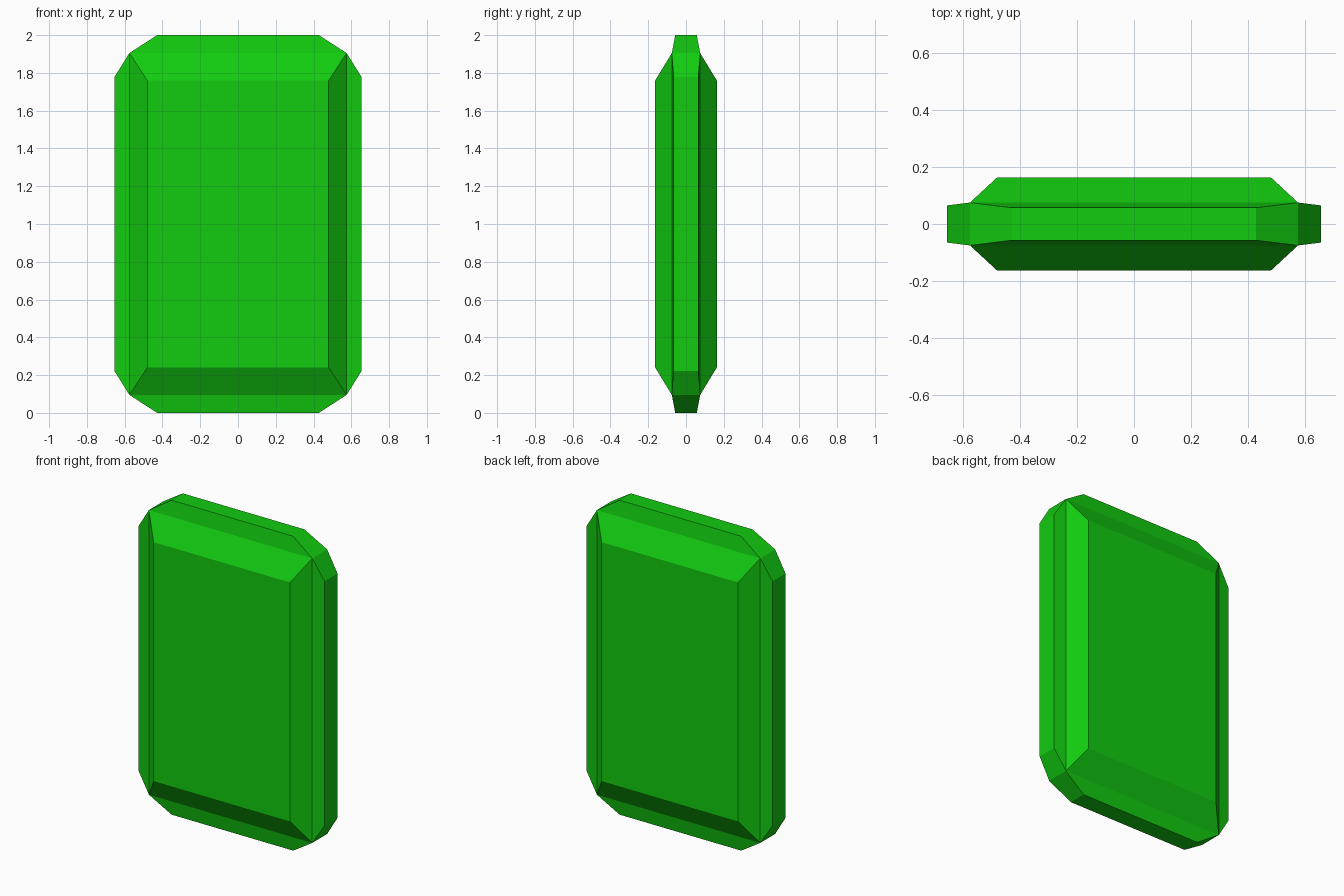
import bpy, bmesh

if "Cube" in bpy.data.objects:
    bpy.data.objects.remove(bpy.data.objects["Cube"])

# Corner points of one octant: (half x, half y, height from middle)
POINTS = {
    "face": (0.48, 0.163, 0.76),    # flat front/back table
    "bend": (0.575, 0.075, 0.905),  # outer end of the bevel
    "side": (0.655, 0.065, 0.777),  # left/right rim
    "end": (0.428, 0.057, 1.0),     # top/bottom rim
}
SIGNS = (-1, 1)

bm = bmesh.new()
v = {}
for name, (x, y, z) in POINTS.items():
    for sx in SIGNS:
        for sy in SIGNS:
            for sz in SIGNS:
                v[name, sx, sy, sz] = bm.verts.new((sx * x, sy * y, 1 + sz * z))


def quad(*keys):
    bm.faces.new([v[k] for k in keys])


# Front and back: table, bevels and rim slopes
for sy in SIGNS:
    quad(*[("face", sx, sy, sz) for sx, sz in ((-1, -1), (1, -1), (1, 1), (-1, 1))])
    for s in SIGNS:
        for inner, outer in (("face", "bend"), ("bend", "end")):
            quad((inner, -1, sy, s), (inner, 1, sy, s), (outer, 1, sy, s), (outer, -1, sy, s))
        for inner, outer in (("face", "bend"), ("bend", "side")):
            quad((inner, s, sy, -1), (inner, s, sy, 1), (outer, s, sy, 1), (outer, s, sy, -1))

# Outer rim running around the edge
for s in SIGNS:
    quad(("end", -1, -1, s), ("end", 1, -1, s), ("end", 1, 1, s), ("end", -1, 1, s))
    quad(("side", s, -1, -1), ("side", s, -1, 1), ("side", s, 1, 1), ("side", s, 1, -1))
    for sz in SIGNS:
        for a, b in (("end", "bend"), ("bend", "side")):
            quad((a, s, -1, sz), (b, s, -1, sz), (b, s, 1, sz), (a, s, 1, sz))

bmesh.ops.recalc_face_normals(bm, faces=bm.faces)
mesh = bpy.data.meshes.new("gem")
bm.to_mesh(mesh)
bm.free()
gem = bpy.data.objects.new("gem", mesh)
bpy.context.collection.objects.link(gem)

# Green gem colour
mat = bpy.data.materials.new("green")
mat.diffuse_color = (0.006, 0.6, 0.005, 1)
mat.use_nodes = True
mat.node_tree.nodes["Principled BSDF"].inputs["Base Color"].default_value = mat.diffuse_color
mesh.materials.append(mat)
